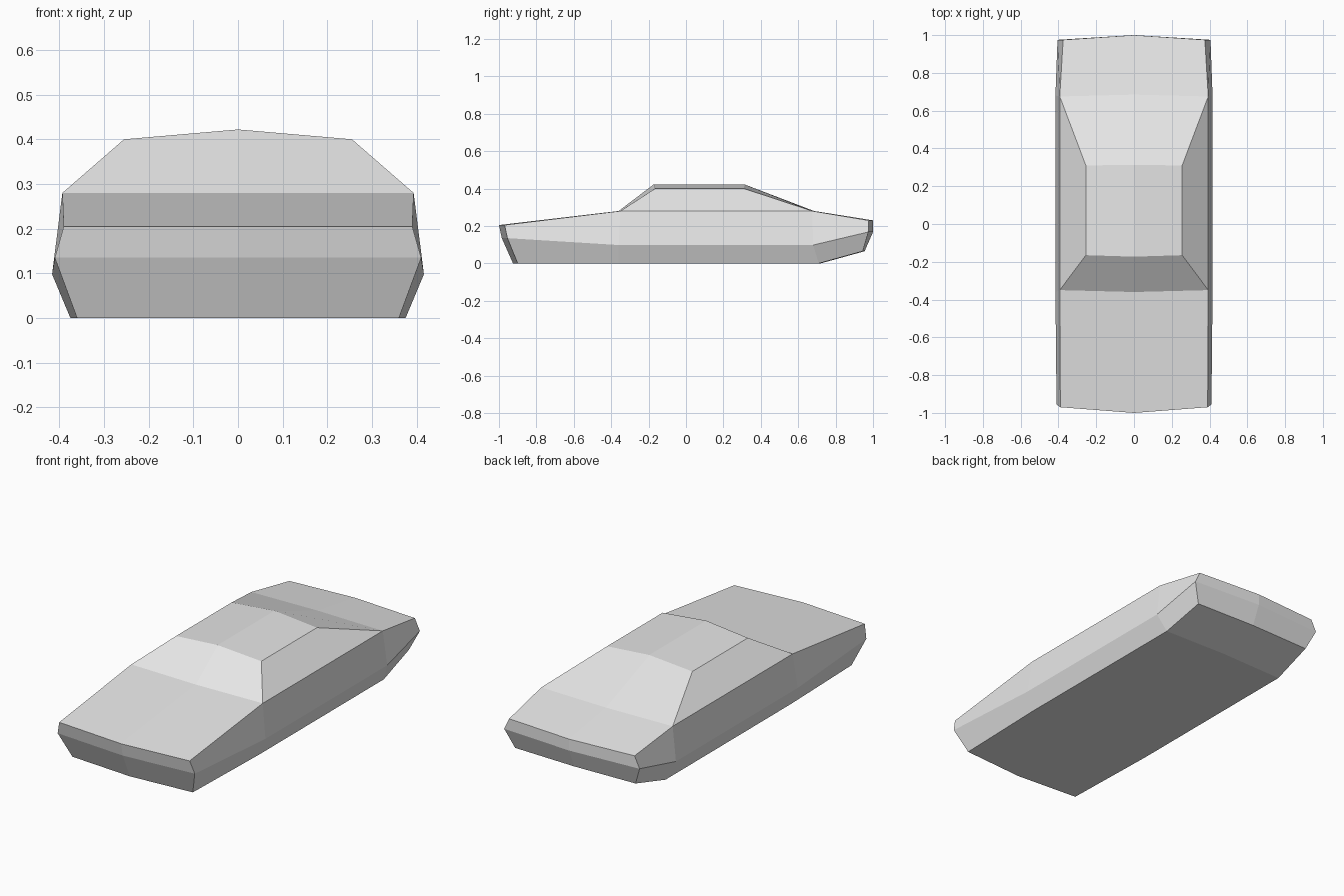
import bpy
import bmesh

default = bpy.data.objects.get("Cube")
if default:
    bpy.data.objects.remove(default, do_unlink=True)

paint = bpy.data.materials.new("light_grey")
paint.use_nodes = True
paint.diffuse_color = (0.8, 0.8, 0.8, 1)
paint.node_tree.nodes["Principled BSDF"].inputs["Base Color"].default_value = (0.8, 0.8, 0.8, 1)

# Long edges of the left half, nose to tail: (half width, y, z)
shoulder = [(0.39, -0.97, 0.205), (0.393, -0.35, 0.28), (0.393, 0.675, 0.28), (0.375, 0.975, 0.23)]
belt = [(0.41, -0.955, 0.135), (0.416, -0.36, 0.098), (0.416, 0.68, 0.098), (0.405, 0.975, 0.168)]
sill = [(0.36, -0.9, 0), (0.375, -0.36, 0), (0.375, 0.71, 0), (0.36, 0.945, 0.065)]
roof = [(0.255, -0.165, 0.4), (0.255, 0.31, 0.4)]
bow = [-0.03, -0.01, 0.01, 0.025]

bm = bmesh.new()


def edge_row(points):
    return [bm.verts.new(p) for p in points]


def centre_row(points, bows, crown=0):
    return [bm.verts.new((0, y + b, z + crown)) for (x, y, z), b in zip(points, bows)]


def strip(row_a, row_b):
    for i in range(len(row_a) - 1):
        bm.faces.new((row_a[i], row_a[i + 1], row_b[i + 1], row_b[i]))


sh, be, si, ro = map(edge_row, (shoulder, belt, sill, roof))
sh_mid = centre_row(shoulder, bow)
si_mid = centre_row(sill, [-0.025, 0, 0.01, 0.01])
ro_mid = centre_row(roof, [-0.008, 0.003], 0.022)
be_mid = centre_row([belt[0], belt[-1]], [-0.03, 0.025])

# Flanks and underside
strip(sh, be)
strip(be, si)
strip(si, si_mid)

# Bonnet, windscreen, roof, rear window and boot
top_edge = [sh[0], sh[1], ro[0], ro[1], sh[2], sh[3]]
top_mid = [sh_mid[0], sh_mid[1], ro_mid[0], ro_mid[1], sh_mid[2], sh_mid[3]]
strip(top_mid, top_edge)

# Side window panel
bm.faces.new((sh[1], sh[2], ro[1], ro[0]))

# Nose and tail
for end, mid in ((0, be_mid[0]), (-1, be_mid[1])):
    strip([sh[end], be[end], si[end]], [sh_mid[end], mid, si_mid[end]])

# Mirror the left half onto the right and weld the centre line
half = bm.verts[:] + bm.edges[:] + bm.faces[:]
bmesh.ops.mirror(bm, geom=half, axis='X', merge_dist=0.0001)
bmesh.ops.remove_doubles(bm, verts=bm.verts[:], dist=0.0001)
bmesh.ops.recalc_face_normals(bm, faces=bm.faces[:])

mesh = bpy.data.meshes.new("car_body")
bm.to_mesh(mesh)
bm.free()
mesh.materials.append(paint)
body = bpy.data.objects.new("car_body", mesh)
bpy.context.collection.objects.link(body)
